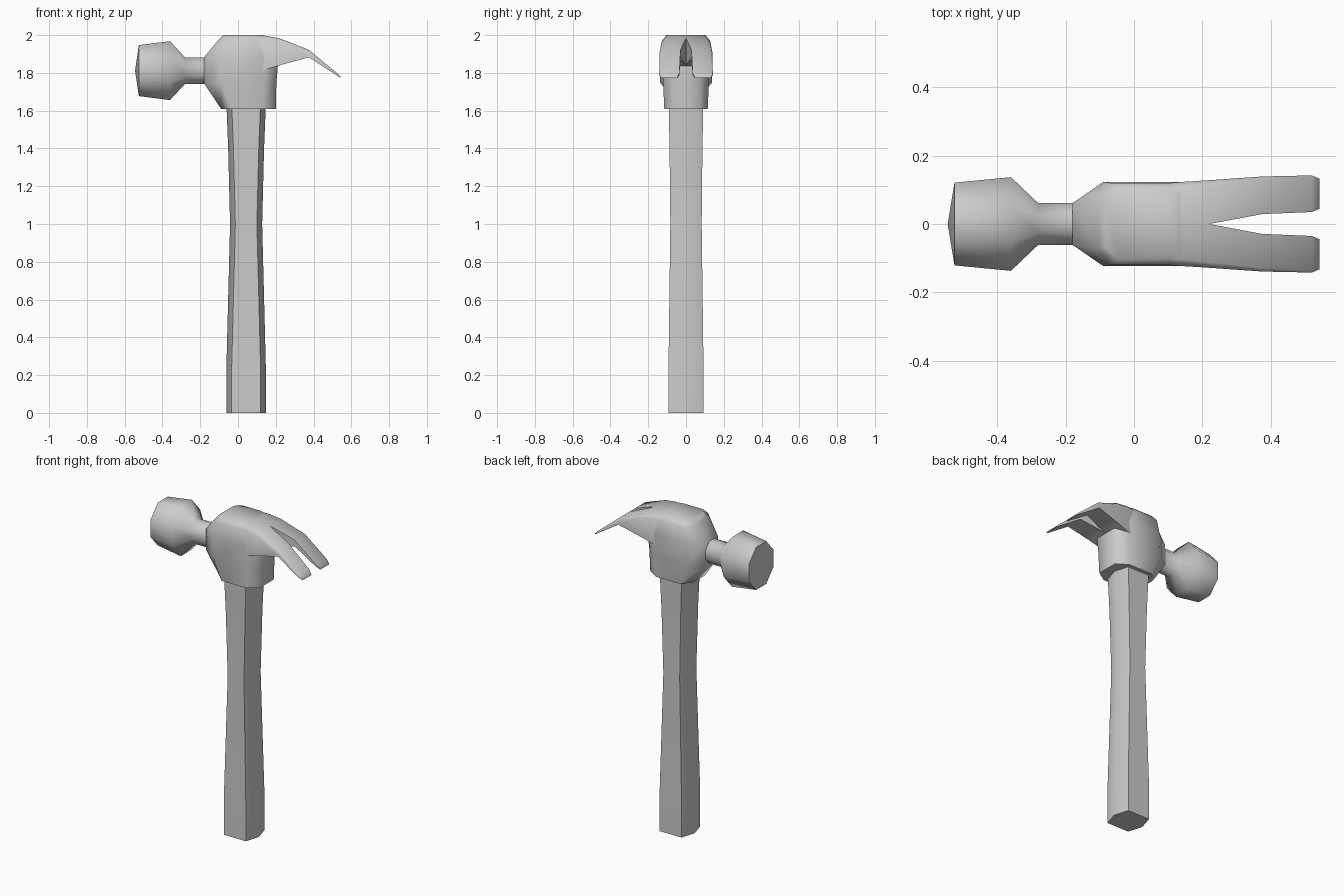
import bpy, bmesh, math

if "Cube" in bpy.data.objects:
    bpy.data.objects.remove(bpy.data.objects["Cube"])


def loft(name, rings, mirror=False):
    """Skin a list of equal-length point rings and cap both ends."""
    bm = bmesh.new()
    loops = [[bm.verts.new(p) for p in ring] for ring in rings]
    n = len(loops[0])
    for a, b in zip(loops, loops[1:]):
        for i in range(n):
            j = (i + 1) % n
            bm.faces.new((a[i], a[j], b[j], b[i]))
    bm.faces.new(loops[0][::-1])
    bm.faces.new(loops[-1])
    bmesh.ops.remove_doubles(bm, verts=bm.verts, dist=1e-5)
    bmesh.ops.recalc_face_normals(bm, faces=bm.faces)
    mesh = bpy.data.meshes.new(name)
    bm.to_mesh(mesh)
    bm.free()
    obj = bpy.data.objects.new(name, mesh)
    bpy.context.collection.objects.link(obj)
    bpy.ops.object.select_all(action='DESELECT')
    obj.select_set(True)
    bpy.context.view_layer.objects.active = obj
    if mirror:
        mod = obj.modifiers.new("mirror", 'MIRROR')
        mod.use_axis = (False, True, False)
        mod.use_mirror_merge = False
    bpy.ops.object.shade_smooth_by_angle(angle=math.radians(62))
    return obj


# handle: six-sided, slightly waisted (z, left x, right x, half depth)
def hexagon(z, x0, x1, y):
    c = 0.028
    return [(x0, 0, z), (x0 + c, -y, z), (x1 - c, -y, z),
            (x1, 0, z), (x1 - c, y, z), (x0 + c, y, z)]


loft("handle", [hexagon(*s) for s in [
    (0.0, -0.062, 0.148, 0.093), (0.22, -0.062, 0.148, 0.093),
    (1.0, -0.042, 0.128, 0.083), (1.4, -0.052, 0.138, 0.087),
    (1.65, -0.062, 0.148, 0.092)]])


# striker and neck: eight-sided rings along x (x, half depth, half height)
def octagon(x, y, z):
    k = math.cos(math.pi / 8)
    angles = [math.pi / 8 + i * math.pi / 4 for i in range(8)]
    return [(x, y * math.cos(a) / k, 1.812 + z * math.sin(a) / k) for a in angles]


face = octagon(-0.525, 0.121, 0.135)
striker = loft("striker", [octagon(x, y, z) for x, y, z in [
    (-0.525, 0.121, 0.135), (-0.36, 0.137, 0.156),
    (-0.28, 0.061, 0.07), (-0.15, 0.061, 0.07)]])

# slightly domed striking face
bm = bmesh.new()
bm.from_mesh(striker.data)
end = min(bm.faces, key=lambda f: f.calc_center_median().x)
centre = bmesh.ops.poke(bm, faces=[end])["verts"][0]
centre.co.x = -0.545
bm.to_mesh(striker.data)
bm.free()


# head body: chamfered plan outlines stacked in z
# (z, left x, left chamfer x, right chamfer x, right x, half depth, left end, right end)
def plan(z, x0, x1, x2, x3, y, ya, yb):
    half = [(x0, -ya), (x1, -y), (x2, -y), (x3, -yb)]
    return [(px, py, z) for px, py in half + [(px, -py) for px, py in half[::-1]]]


loft("head_body", [plan(*s) for s in [
    (1.61, -0.09, -0.035, 0.13, 0.20, 0.115, 0.06, 0.07),
    (1.745, -0.18, -0.09, 0.14, 0.203, 0.121, 0.061, 0.075),
    (1.883, -0.18, -0.09, 0.15, 0.215, 0.123, 0.061, 0.08),
    (1.975, -0.103, -0.07, 0.12, 0.18, 0.12, 0.07, 0.10),
    (2.0, -0.08, -0.045, 0.09, 0.13, 0.104, 0.07, 0.09)]])


# claws: one tapering prong, mirrored to leave a V slot
# (x, inner y, outer y, top z, bottom z, edge chamfer)
def prong(x, yi, yo, top, bottom, c):
    return [(x, yi, top), (x, yo - c, top), (x, yo, top - c),
            (x, yo, bottom), (x, yi, bottom)]


loft("claw", [prong(*s) for s in [
    (0.08, 0.0, 0.118, 1.999, 1.80, 0.02),
    (0.14, 0.0, 0.123, 1.997, 1.815, 0.02),
    (0.22, 0.0, 0.128, 1.983, 1.84, 0.016),
    (0.375, 0.029, 0.139, 1.922, 1.882, 0.010),
    (0.52, 0.035, 0.142, 1.802, 1.789, 0.004),
    (0.543, 0.045, 0.132, 1.780, 1.774, 0.002)]], mirror=True)
